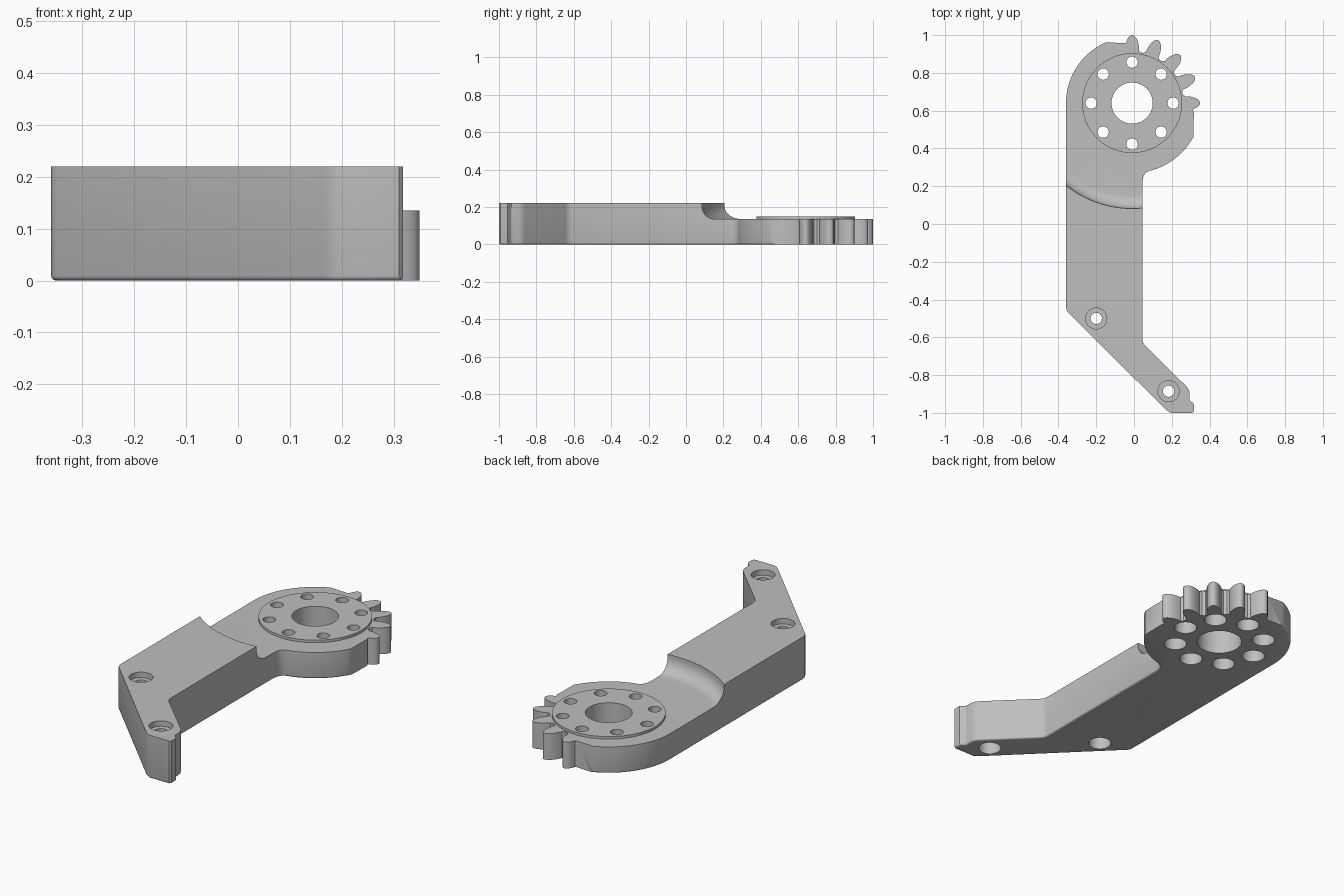
import bpy, bmesh, math
from mathutils import Vector

if "Cube" in bpy.data.objects:
    bpy.data.objects.remove(bpy.data.objects["Cube"], do_unlink=True)

HUB = Vector((-0.01, 0.64))
ARM_TOP, GEAR_TOP, HUB_TOP = 0.22, 0.135, 0.148

grey = bpy.data.materials.new("plain grey")
grey.use_nodes = True
colour = (0.52, 0.52, 0.52, 1)
grey.diffuse_color = colour
grey.node_tree.nodes["Principled BSDF"].inputs["Base Color"].default_value = colour


def make_object(name, bm):
    bmesh.ops.recalc_face_normals(bm, faces=bm.faces[:])
    mesh = bpy.data.meshes.new(name)
    bm.to_mesh(mesh)
    bm.free()
    mesh.materials.append(grey)
    obj = bpy.data.objects.new(name, mesh)
    bpy.context.collection.objects.link(obj)
    return obj


def lathe(name, profile, centre, segments=40):
    """Solid of revolution about a vertical axis, capped at both ends."""
    bm = bmesh.new()
    rings = []
    for r, z in profile:
        angles = [math.tau * i / segments for i in range(segments)]
        rings.append([bm.verts.new((centre[0] + r * math.cos(a),
                                    centre[1] + r * math.sin(a), z)) for a in angles])
    for low, high in zip(rings, rings[1:]):
        for i in range(segments):
            j = (i + 1) % segments
            bm.faces.new((low[i], low[j], high[j], high[i]))
    bm.faces.new(rings[0])
    bm.faces.new(rings[-1])
    return make_object(name, bm)


def combine(target, tool, operation):
    mod = target.modifiers.new(operation, "BOOLEAN")
    mod.operation, mod.object, mod.solver = operation, tool, "EXACT"
    bpy.context.view_layer.objects.active = target
    bpy.ops.object.modifier_apply(modifier=mod.name)
    bpy.data.objects.remove(tool, do_unlink=True)


def polar(r, degrees):
    a = math.radians(degrees)
    return HUB + Vector((r * math.cos(a), r * math.sin(a)))


def arc(r, start, end, steps):
    return [polar(r, start + (end - start) * i / steps) for i in range(steps + 1)]


def tooth(angle, first, last):
    """One tooth, anticlockwise; end teeth merge into the rim on one side."""
    flank = [(0.28, 0.036), (0.30, 0.036), (0.32, 0.032), (0.337, 0.026),
             (0.35, 0.018), (0.358, 0.008)]
    right = flank[2:] if first else flank
    left = flank[2:] if last else flank
    a = math.radians(angle)
    out = Vector((math.cos(a), math.sin(a)))
    side = Vector((-out.y, out.x))
    return ([HUB + out * r - side * t for r, t in right] + [HUB + out * 0.36]
            + [HUB + out * r + side * t for r, t in reversed(left)])


# Plan outline, anticlockwise: arm, foot, rim, teeth, rim
outline = [(-0.36, -0.44), (-0.357, -0.455), (-0.35, -0.466),
           (0.165, -0.98), (0.178, -0.99), (0.195, -1.0), (0.31, -1.0),
           (0.318, -0.992), (0.318, -0.955), (0.31, -0.945), (0.3, -0.94),
           (0.295, -0.932), (0.295, -0.9), (0.291, -0.88), (0.28, -0.862),
           (0.06, -0.645), (0.049, -0.63), (0.045, -0.61),
           (0.045, 0.225), (0.049, 0.25), (0.06, 0.27), (0.08, 0.282)]
outline += arc(0.371, -73, -29, 14)
outline.append((0.317, 0.595))
for i in range(5):
    outline += tooth(i * 22.5, i == 0, i == 4)
    if i < 4:
        outline += arc(0.272, i * 22.5 + 9.5, i * 22.5 + 13, 2)
outline.append((-0.05, 0.957))
outline += arc(0.35, 113, 180, 20)

# Arm and gear body with its lower edge rounded away from the teeth
bm = bmesh.new()
base = bm.faces.new([bm.verts.new((p[0], p[1], 0)) for p in outline])
new = bmesh.ops.extrude_face_region(bm, geom=[base])["geom"]
for v in new:
    if isinstance(v, bmesh.types.BMVert):
        v.co.z = ARM_TOP
bmesh.ops.recalc_face_normals(bm, faces=bm.faces[:])
rounded = []
for e in bm.edges:
    mid = (e.verts[0].co + e.verts[1].co) / 2
    if mid.z < 0.001 and (mid.y < 0.47 or mid.x < -0.14):
        rounded.append(e)
bmesh.ops.bevel(bm, geom=rounded, offset=0.009, segments=3, profile=0.5, affect="EDGES")
body = make_object("geared_arm", bm)

# Hollow curved step from the thick arm down to the gear plate
r = 0.07
step = [(0.488 + r * math.sin(math.radians(t)), GEAR_TOP + r - r * math.cos(math.radians(t)))
        for t in range(0, 91, 9)]
combine(body, lathe("step_cutter", step + [(0.558, 0.3)], HUB, 128), "DIFFERENCE")

# Raised hub disc
combine(body, lathe("hub_disc", [(0.264, 0.08), (0.264, HUB_TOP)], HUB, 80), "UNION")

# Central bore
combine(body, lathe("bore_cutter", [(0.109, -0.1), (0.109, 0.3)], HUB, 56), "DIFFERENCE")

# Ring of holes, counterbored from below
for i in range(8):
    shape = [(0.055, -0.1), (0.055, 0.09), (0.03, 0.09), (0.03, 0.3)]
    combine(body, lathe("ring_hole_cutter", shape, polar(0.217, i * 45), 32), "DIFFERENCE")

# Screw holes in the foot, counterbored at both ends
for centre in ((-0.2, -0.5), (0.183, -0.885)):
    shape = [(0.055, -0.1), (0.055, 0.12), (0.03, 0.12), (0.03, 0.192),
             (0.056, 0.192), (0.056, 0.3)]
    combine(body, lathe("screw_hole_cutter", shape, centre, 32), "DIFFERENCE")

# Smooth shading with crisp edges
bpy.ops.object.select_all(action="DESELECT")
body.select_set(True)
bpy.context.view_layer.objects.active = body
bpy.ops.object.shade_smooth_by_angle(angle=math.radians(32))
